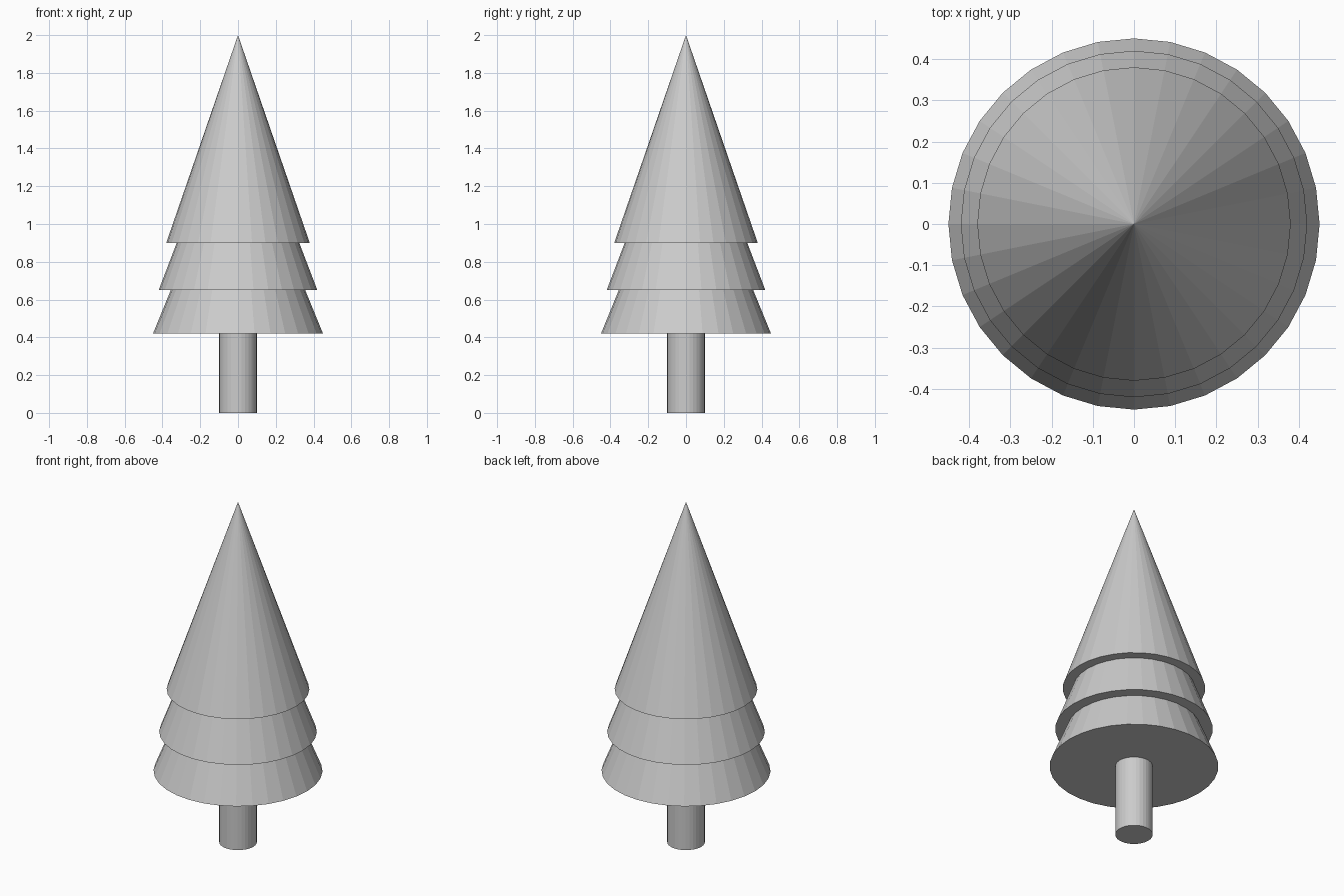
import bpy

if "Cube" in bpy.data.objects:
    bpy.data.objects.remove(bpy.data.objects["Cube"])

SIDES = 32
TIER_HEIGHT = 1.1

# Trunk
bpy.ops.mesh.primitive_cylinder_add(vertices=SIDES, radius=0.1, depth=0.43,
                                    location=(0, 0, 0.215))
bpy.context.object.name = "trunk"

# Foliage: three equal-height cones, stacked and overlapping
tiers = [("lower_foliage", 0.45, 0.42),
         ("middle_foliage", 0.42, 0.65),
         ("upper_foliage", 0.38, 0.90)]
for name, radius, base_z in tiers:
    bpy.ops.mesh.primitive_cone_add(vertices=SIDES, radius1=radius, radius2=0,
                                    depth=TIER_HEIGHT,
                                    location=(0, 0, base_z + TIER_HEIGHT / 2))
    bpy.context.object.name = name
